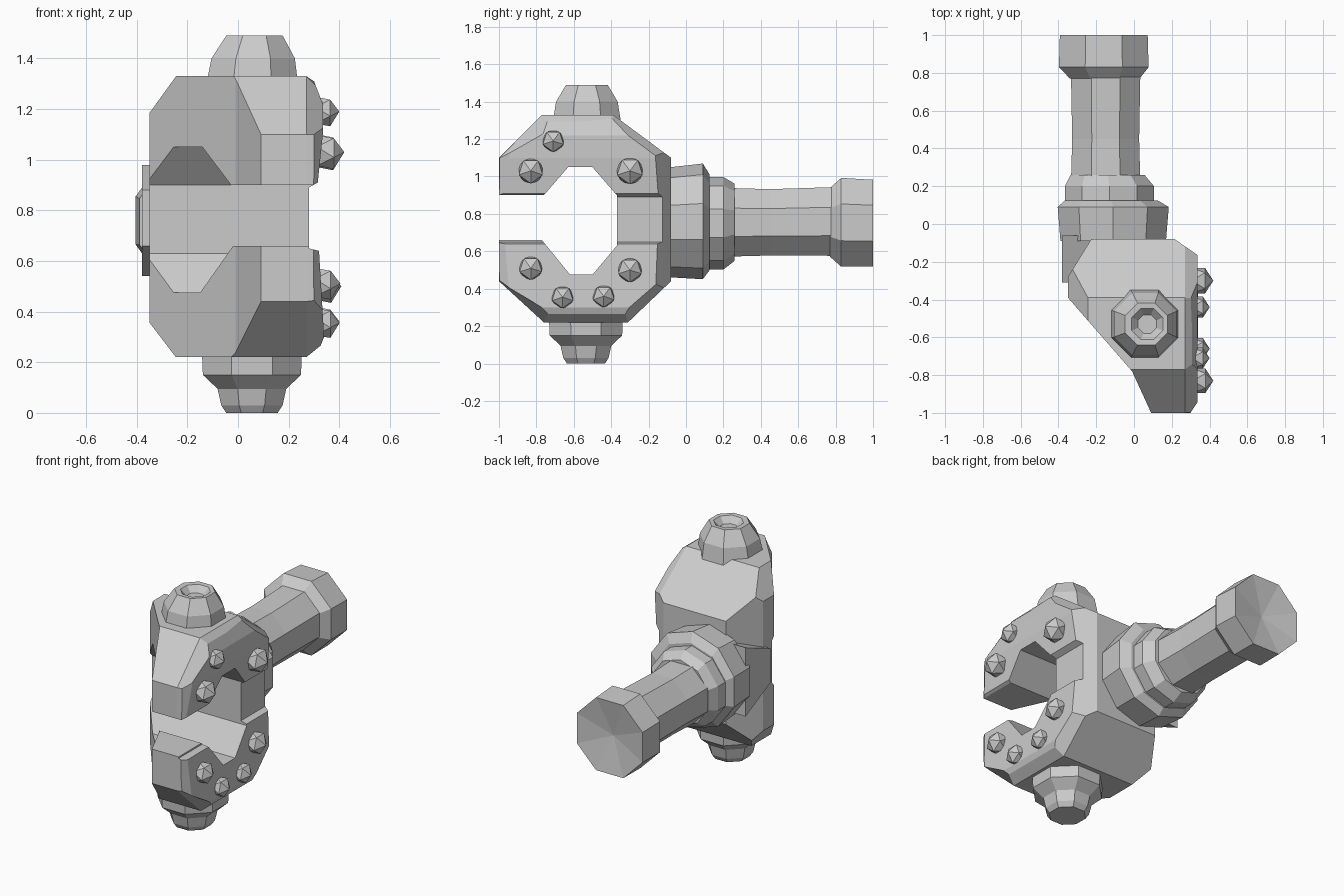
import bpy, bmesh, math
from mathutils import Vector

if "Cube" in bpy.data.objects:
    bpy.data.objects.remove(bpy.data.objects["Cube"])


def mesh_from_rings(name, rings, hubs=(None, None)):
    """Skin a list of equal-length point rings; ends are n-gons or fans to a hub point."""
    bm = bmesh.new()
    loops = [[bm.verts.new(p) for p in ring] for ring in rings]
    n = len(loops[0])
    for a, b in zip(loops, loops[1:]):
        for i in range(n):
            j = (i + 1) % n
            bm.faces.new((a[i], a[j], b[j], b[i]))
    for loop, hub in zip((loops[0], loops[-1]), hubs):
        if hub is None:
            bm.faces.new(loop)
        else:
            h = bm.verts.new(hub)
            for i in range(n):
                bm.faces.new((loop[i], loop[(i + 1) % n], h))
    bmesh.ops.recalc_face_normals(bm, faces=bm.faces)
    me = bpy.data.meshes.new(name)
    bm.to_mesh(me)
    bm.free()
    ob = bpy.data.objects.new(name, me)
    bpy.context.collection.objects.link(ob)
    return ob


def lathe(name, axis, rings, sides=8, dent=0.0):
    """rings: (position, radius, centre u, centre v) along the y or z axis."""
    def pt(t, r, u, v, k):
        a = 2 * math.pi * (k + 0.5) / sides
        r /= math.cos(math.pi / sides) ** 0.6
        p, q = u + r * math.cos(a), v + r * math.sin(a)
        return (p, t, q) if axis == 'y' else (p, q, t)
    pts = [[pt(*ring, k) for k in range(sides)] for ring in rings]
    t, _, u, v = rings[-1]
    hub = None
    if dent:
        hub = (u, t - dent, v) if axis == 'y' else (u, v, t - dent)
    return mesh_from_rings(name, pts, (None, hub))


def intersect(ob, cutter):
    cutter.hide_render = True
    mod = ob.modifiers.new("trim", 'BOOLEAN')
    mod.operation = 'INTERSECT'
    mod.solver = 'EXACT'
    mod.object = cutter
    bpy.context.view_layer.objects.active = ob
    bpy.ops.object.modifier_apply(modifier=mod.name)
    bpy.data.objects.remove(cutter)


# Claw head: C-shaped side profile (y, z) with a tapered right rim
outer = [(-1, .90), (-1, 1.10), (-.77, 1.33), (-.39, 1.33), (-.08, 1.10),
         (-.08, .44), (-.31, .22), (-.76, .22), (-1, .44), (-1, .66)]
rim = [(-1, .90), (-.99, 1.10), (-.71, 1.25), (-.40, 1.275), (-.15, 1.09),
       (-.15, .45), (-.33, .285), (-.73, .285), (-.99, .45), (-1, .66)]
inner = [(-.77, .66), (-.62, .475), (-.50, .475), (-.37, .63),
         (-.37, .90), (-.50, 1.05), (-.63, 1.05), (-.76, .90)]
claw = mesh_from_rings("claw_head", [
    [(-.45, y, z) for y, z in outer + inner],
    [(.27, y, z) for y, z in outer + inner],
    [(.35, y, z) for y, z in rim + inner]])

# Trim the claw to its plan outline (x, y)
plan = [(-.35, -.39), (-.01, -.78), (.10, -1.02), (.285, -1.02), (.345, -.93),
        (.345, -.17), (.20, -.07), (-.22, -.07), (-.35, -.28)]
intersect(claw, mesh_from_rings("plan_cutter", [[(x, y, z) for x, y in plan] for z in (-.2, 1.7)]))

# Trim the claw to its front outline (x, z), with the waist set in on the right
front = [(-.23, .20), (-.36, .37), (-.36, 1.17), (-.23, 1.35), (.285, 1.35), (.335, 1.22),
         (.335, 1.10), (.315, .91), (.28, .89), (.28, .65), (.32, .64), (.34, .30), (.30, .20)]
intersect(claw, mesh_from_rings("front_cutter", [[(x, y, z) for x, z in front] for y in (-1.3, .3)]))

# Left cheek of the waist between the jaws
mesh_from_rings("waist_cheek", [
    [(x, y, z) for y, z in ((-.31, .66), (-.31, .88), (-.06, .98), (-.06, .54))]
    for x in (-.38, -.20)])

# Handle: collar, second ring, grip and flared pommel along y
lathe("collar", 'y', [(-.09, .285, -.11, .755), (.09, .30, -.11, .76), (.125, .25, -.12, .755)], 10)
lathe("collar_ring", 'y', [(.08, .24, -.13, .75), (.20, .24, -.13, .75), (.26, .20, -.14, .755)], 10)
lathe("grip", 'y', [(.20, .19, -.15, .755), (.45, .183, -.15, .755), (.82, .19, -.15, .76)])
lathe("pommel", 'y', [(.77, .19, -.155, .755), (.83, .245, -.16, .755), (1, .24, -.16, .75)], 8, .04)

# Upper knob with a shallow cratered top
lathe("upper_knob", 'z', [(1.28, .19, .055, -.53), (1.40, .17, .06, -.53), (1.49, .115, .065, -.53),
                          (1.488, .085, .07, -.53), (1.45, .05, .07, -.53)])
# Lower stepped knob
lathe("lower_knob", 'z', [(.27, .205, .055, -.535), (.15, .20, .055, -.535), (.095, .14, .055, -.535),
                          (.03, .125, .055, -.535), (0, .105, .055, -.535)])

# Faceted studs on the right face of the jaws (y, z, radius, x)
studs = [(-.83, 1.03, .075, .345), (-.71, 1.19, .065, .335), (-.30, 1.03, .08, .34),
         (-.83, .51, .07, .335), (-.66, .355, .066, .335), (-.44, .36, .066, .335), (-.30, .50, .073, .335)]
for y, z, r, x in studs:
    bm = bmesh.new()
    bmesh.ops.create_icosphere(bm, subdivisions=1, radius=r)
    bmesh.ops.rotate(bm, verts=bm.verts, matrix=Vector((0, 0, 1)).rotation_difference(Vector((1, 0, 0))).to_matrix())
    me = bpy.data.meshes.new("stud")
    bm.to_mesh(me)
    bm.free()
    ob = bpy.data.objects.new("stud", me)
    ob.location = (x, y, z)
    bpy.context.collection.objects.link(ob)
